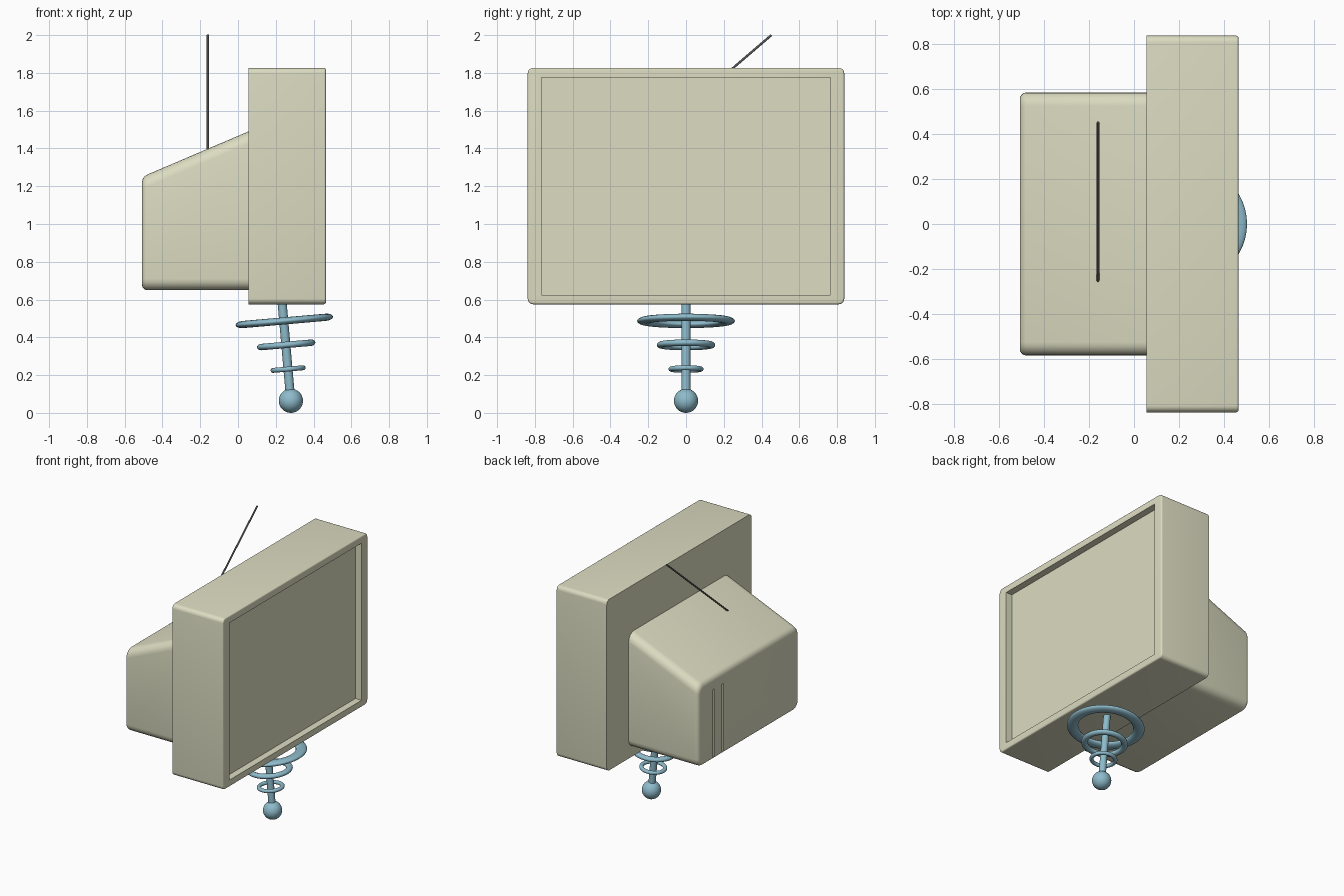
import bpy, bmesh, math
from mathutils import Vector, Matrix

if "Cube" in bpy.data.objects:
    bpy.data.objects.remove(bpy.data.objects["Cube"])


def material(name, rgb):
    m = bpy.data.materials.new(name)
    m.diffuse_color = (*rgb, 1)
    m.use_nodes = True
    m.node_tree.nodes["Principled BSDF"].inputs["Base Color"].default_value = m.diffuse_color
    return m


CREAM = material("cream", (0.72, 0.72, 0.54))
BLUE = material("blue", (0.27, 0.50, 0.60))
DARK = material("dark", (0.10, 0.10, 0.10))


def finish(bm, name, mat):
    bmesh.ops.recalc_face_normals(bm, faces=bm.faces)
    me = bpy.data.meshes.new(name)
    bm.to_mesh(me)
    bm.free()
    ob = bpy.data.objects.new(name, me)
    bpy.context.collection.objects.link(ob)
    me.materials.append(mat)
    return ob


def select(ob):
    bpy.ops.object.select_all(action='DESELECT')
    ob.select_set(True)
    bpy.context.view_layer.objects.active = ob


def smooth(ob):
    select(ob)
    bpy.ops.object.shade_smooth_by_angle(angle=math.radians(35))


def shell(name, profile, half_y, long_r, end_r, end_x):
    """Side profile (x, z) widened along y; lengthwise edges rounded, then the rim at end_x."""
    bm = bmesh.new()
    face = bm.faces.new([bm.verts.new((x, -half_y, z)) for x, z in profile])
    ext = bmesh.ops.extrude_face_region(bm, geom=[face])
    bmesh.ops.translate(bm, vec=(0, 2 * half_y, 0),
                        verts=[v for v in ext["geom"] if isinstance(v, bmesh.types.BMVert)])
    bmesh.ops.recalc_face_normals(bm, faces=bm.faces)
    edges = [e for e in bm.edges if abs(e.verts[0].co.x - e.verts[1].co.x) > 0.1]
    bmesh.ops.bevel(bm, geom=edges, offset=long_r, segments=5, profile=0.5, affect='EDGES')
    end = [e for e in bm.edges if all(abs(v.co.x - end_x) < 1e-4 for v in e.verts)]
    bmesh.ops.bevel(bm, geom=end, offset=end_r, segments=4, profile=0.5, affect='EDGES')
    return finish(bm, name, CREAM)


def cut(ob, centre, size):
    """Subtract a temporary box from ob."""
    bm = bmesh.new()
    bmesh.ops.create_cube(bm, size=1, matrix=Matrix.Translation(centre) @ Matrix.Diagonal((*size, 1)))
    cutter = finish(bm, "cutter", CREAM)
    cutter.hide_render = True
    mod = ob.modifiers.new("cut", 'BOOLEAN')
    mod.operation, mod.solver, mod.object = 'DIFFERENCE', 'EXACT', cutter
    select(ob)
    bpy.ops.object.modifier_apply(modifier=mod.name)
    bpy.data.objects.remove(cutter)


def rod(name, a, b, r, mat, sides):
    a, b = Vector(a), Vector(b)
    bm = bmesh.new()
    rot = (b - a).to_track_quat('Z', 'Y').to_matrix().to_4x4()
    bmesh.ops.create_cone(bm, cap_ends=True, segments=sides, radius1=r, radius2=r,
                          depth=(b - a).length, matrix=Matrix.Translation((a + b) / 2) @ rot)
    smooth(finish(bm, name, mat))


# Cabinet with a recessed screen on the +x side
cabinet = shell("cabinet", [(0.055, 0.575), (0.465, 0.575), (0.465, 1.827), (0.055, 1.827)],
                0.838, 0.03, 0.01, 0.465)
cut(cabinet, (0.465, 0, 1.2), (0.1, 1.53, 1.15))
smooth(cabinet)

# Rear housing with sloping top and two vent slots
housing = shell("rear_housing", [(-0.508, 0.65), (0.06, 0.65), (0.06, 1.492), (-0.508, 1.25)],
                0.585, 0.06, 0.028, -0.508)
for y in (0.405, 0.30):
    cut(housing, (-0.508, y, 0.915), (0.05, 0.022, 0.5))
smooth(housing)

# Antenna
rod("antenna", (-0.16, -0.265, 1.385), (-0.16, 0.452, 2.0), 0.006, DARK, 12)

# Tilted stand: post, ball foot and three loose rings of shrinking size
rod("stand_post", (0.232, 0, 0.60), (0.278, 0, 0.08), 0.024, BLUE, 24)
bm = bmesh.new()
bmesh.ops.create_uvsphere(bm, u_segments=32, v_segments=16, radius=0.064,
                          matrix=Matrix.Translation((0.28, 0, 0.064)))
smooth(finish(bm, "ball_foot", BLUE))
for i, (x, z, outer, half_w, half_h) in enumerate([(0.245, 0.487, 0.259, 0.038, 0.019),
                                                   (0.255, 0.36, 0.155, 0.022, 0.017),
                                                   (0.265, 0.232, 0.093, 0.014, 0.013)]):
    bpy.ops.mesh.primitive_torus_add(location=(x, 0, z), rotation=(0, math.radians(-5), 0),
                                     major_segments=48, minor_segments=16,
                                     major_radius=outer - half_w, minor_radius=half_w)
    ring = bpy.context.object
    ring.name = f"ring_{i + 1}"
    ring.scale.z = half_h / half_w
    ring.data.materials.append(BLUE)
    smooth(ring)
